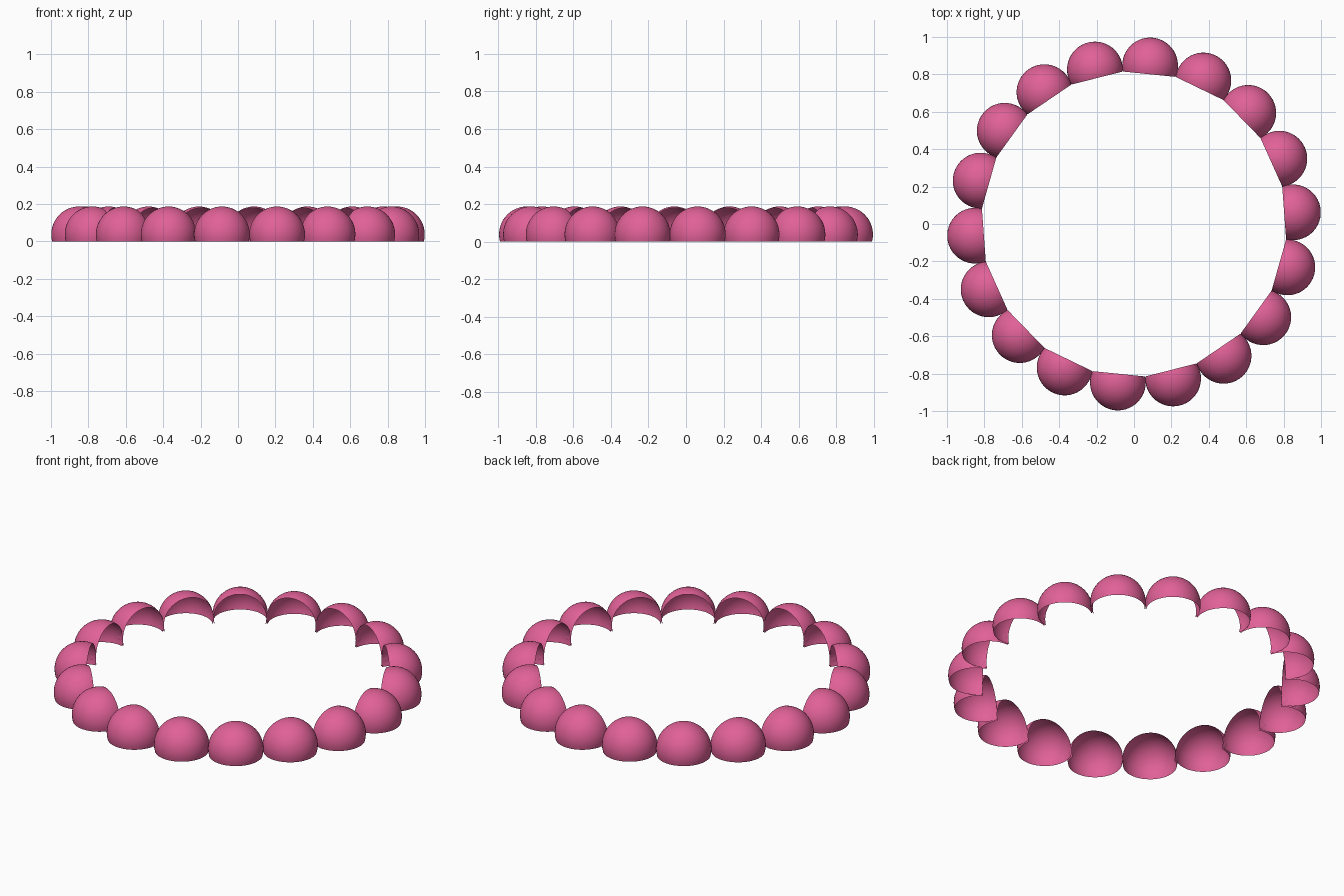
import bpy, bmesh, math
from mathutils import Matrix, Vector

cube = bpy.data.objects.get("Cube")
if cube:
    bpy.data.objects.remove(cube, do_unlink=True)

COUNT = 18
RING = 0.852        # distance of each bead from the middle
RADIUS = 0.149      # bead radius
CENTRE_Z = 0.038    # bead centre above the ground
INNER = 0.805       # distance of the flat inner cuts
START = math.radians(4.2)

# Pink bead material
pink = bpy.data.materials.new("pink")
pink.use_nodes = True
colour = (0.75, 0.12, 0.31, 1)
pink.diffuse_color = colour
pink.node_tree.nodes["Principled BSDF"].inputs["Base Color"].default_value = colour


def cut(bm, point, normal):
    """Remove everything on the side the normal points to, leaving it open."""
    bmesh.ops.bisect_plane(bm, geom=bm.verts[:] + bm.edges[:] + bm.faces[:],
                           plane_co=point, plane_no=normal, clear_outer=True)


# One hollow bead shell, open below and towards the middle of the ring
bm = bmesh.new()
bmesh.ops.create_uvsphere(bm, u_segments=48, v_segments=24, radius=RADIUS,
                          matrix=Matrix.Translation((RING, 0, CENTRE_Z)))
cut(bm, Vector((0, 0, 0)), Vector((0, 0, -1)))
cut(bm, Vector((INNER, 0, 0)), Vector((-1, 0, 0)))
for face in bm.faces:
    face.smooth = True
shell = bpy.data.meshes.new("bead_shell")
bm.to_mesh(shell)
bm.free()
shell.materials.append(pink)

# Ring of beads
for i in range(COUNT):
    bead = bpy.data.objects.new(f"bead_{i + 1}", shell)
    bead.rotation_euler.z = START + i * math.tau / COUNT
    bpy.context.collection.objects.link(bead)
